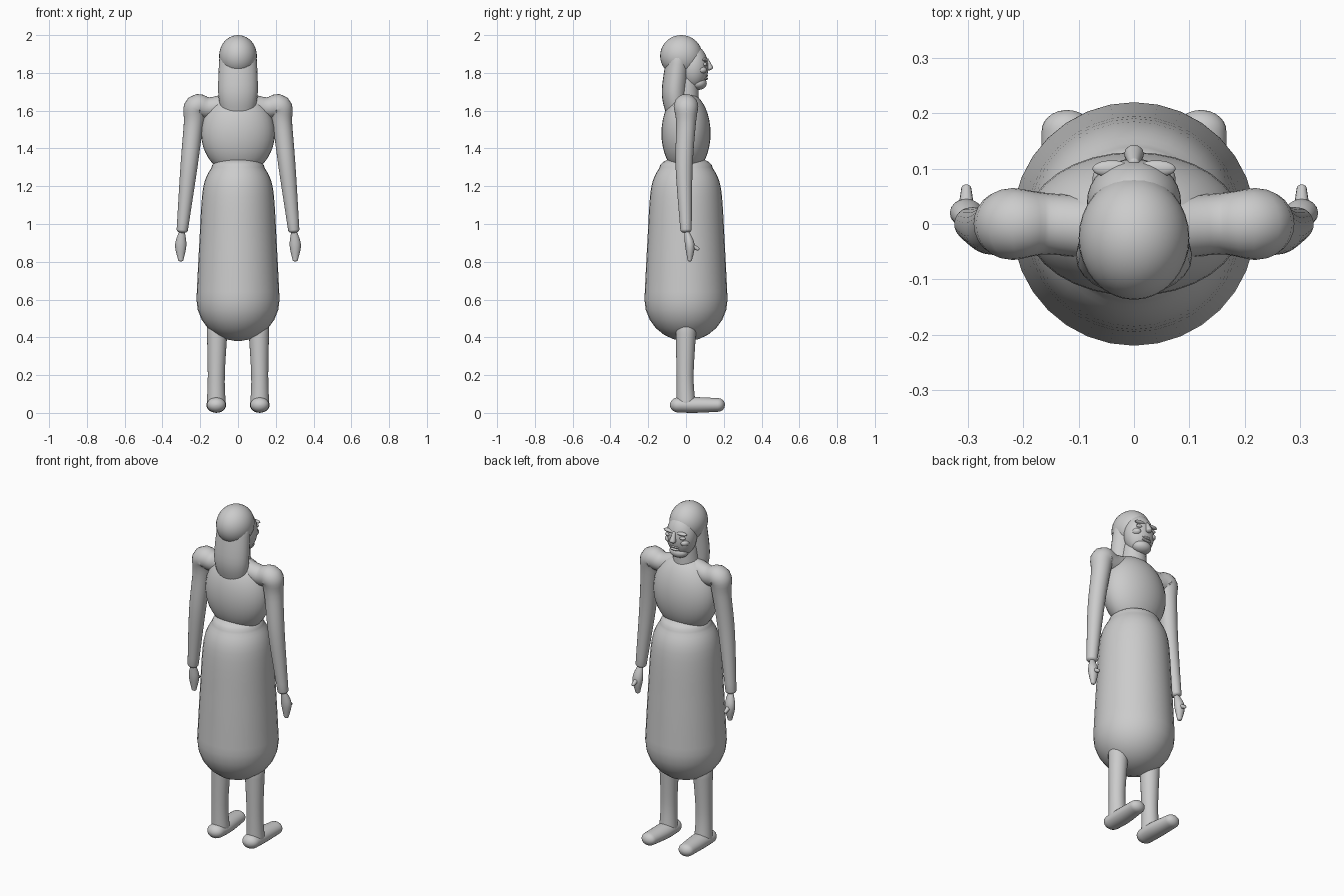
import bpy, bmesh, math
from mathutils import Vector

cube = bpy.data.objects.get("Cube")
if cube:
    bpy.data.objects.remove(cube)

GREY = (.6, .6, .6, 1)
grey = bpy.data.materials.new("plain grey")
grey.use_nodes = True
grey.diffuse_color = GREY
grey.node_tree.nodes["Principled BSDF"].inputs["Base Color"].default_value = GREY


def finish(name, bm, mirror):
    """Turn a bmesh into a smooth grey object, optionally mirrored in x."""
    bmesh.ops.recalc_face_normals(bm, faces=bm.faces)
    mesh = bpy.data.meshes.new(name)
    bm.to_mesh(mesh)
    bm.free()
    mesh.materials.append(grey)
    mesh.shade_smooth()
    obj = bpy.data.objects.new(name, mesh)
    bpy.context.collection.objects.link(obj)
    if mirror:
        obj.modifiers.new("Mirror", 'MIRROR').use_mirror_merge = False


def smooth_path(joints, steps=5):
    """Catmull-Rom curve through joints, carrying the radius as a fourth number."""
    rows = [Vector((*point, radius)) for point, radius in joints]
    rows = [rows[0], *rows, rows[-1]]
    path = []
    for before, start, end, after in zip(rows, rows[1:], rows[2:], rows[3:]):
        leave, arrive = (end - before) / 2, (after - start) / 2
        for step in range(steps):
            t = step / steps
            ease = t * t * (3 - 2 * t)
            path.append(start.lerp(end, ease) + leave * t * (1 - t) ** 2 - arrive * t * t * (1 - t))
    return path + [rows[-1]]


def dome(tip, inner, height, steps=6):
    """Rings that round off the end of a path, from the outermost inwards."""
    outward = (tip.xyz - inner.xyz).normalized()
    rings = []
    for step in range(steps, 0, -1):
        angle = math.pi / 2 * step / (steps + .2)
        centre = tip.xyz + outward * tip.w * height * math.sin(angle)
        rings.append(Vector((*centre, tip.w * math.cos(angle))))
    return rings


def limb(name, joints, depth=1, caps=(.6, .6), mirror=False, sides=24):
    """Round-ended body that follows joints; depth flattens its cross-section."""
    path = smooth_path(joints)
    path = dome(path[0], path[1], caps[0]) + path + dome(path[-1], path[-2], caps[1])[::-1]
    bm = bmesh.new()
    loops = []
    for i, ring in enumerate(path):
        along = (path[min(i + 1, len(path) - 1)] - path[max(i - 1, 0)]).xyz.normalized()
        guide = Vector((0, 0, 1)) if abs(along.y) > .8 else Vector((0, 1, 0))
        wide = guide.cross(along).normalized()
        deep = along.cross(wide) * depth
        angles = [math.tau * k / sides for k in range(sides)]
        loops.append([bm.verts.new(ring.xyz + ring.w * (wide * math.cos(a) + deep * math.sin(a)))
                      for a in angles])
    for lower, upper in zip(loops, loops[1:]):
        for k in range(sides):
            bm.faces.new((lower[k], lower[k - 1], upper[k - 1], upper[k]))
    bm.faces.new(loops[0])
    bm.faces.new(loops[-1])
    finish(name, bm, mirror)


def blob(name, centre, size, mirror=False):
    """Ellipsoid with the given half sizes."""
    bm = bmesh.new()
    bmesh.ops.create_uvsphere(bm, u_segments=32, v_segments=20, radius=1)
    bmesh.ops.scale(bm, vec=size, verts=bm.verts)
    bmesh.ops.translate(bm, vec=centre, verts=bm.verts)
    finish(name, bm, mirror)


# Long skirt with a round hem, and the bodice above the waist
hem, thigh, hip, waist = (Vector((0, 0, height)) for height in (.6, .9, 1.19, 1.3))
limb("skirt", [(hem, .22), (thigh, .205), (hip, .185), (waist, .14)], caps=(1, .4), sides=32)
blob("bodice", centre=(0, 0, 1.48), size=(.195, .13, .22))

# Neck and head
throat, jaw = Vector((0, -.01, 1.6)), Vector((0, 0, 1.76))
limb("neck", [(throat, .08), (jaw, .065)])
blob("face", centre=(0, .04, 1.83), size=(.085, .078, .115))
blob("chin", centre=(0, .065, 1.745), size=(.055, .045, .035))

# Smooth hair over the crown, falling to the shoulders
crown, nape, hair_end = Vector((0, -.04, 1.87)), Vector((0, -.06, 1.7)), Vector((0, -.05, 1.6))
blob("hair_crown", centre=(0, -.025, 1.89), size=(.1, .112, .11))
limb("hair_fall", [(crown, .1), (nape, .105), (hair_end, .09)], depth=.65)

# Facial features
bridge, nose_tip = Vector((0, .11, 1.87)), Vector((0, .126, 1.825))
limb("nose", [(bridge, .01), (nose_tip, .018)], sides=12)
blob("brow", centre=(.04, .1, 1.87), size=(.035, .015, .01), mirror=True)
blob("eye", centre=(.045, .1, 1.845), size=(.02, .012, .01), mirror=True)
blob("cheek", centre=(.05, .08, 1.815), size=(.025, .03, .02), mirror=True)
for name, height in (("upper_lip", 1.785), ("lower_lip", 1.77)):
    blob(name, centre=(0, .105, height), size=(.03, .012, .007))

# Arms, running out of the neck through square shoulders
collar, yoke, shoulder = Vector((.04, -.01, 1.635)), Vector((.15, 0, 1.615)), Vector((.22, 0, 1.62))
upper_arm, elbow, wrist = Vector((.235, 0, 1.53)), Vector((.26, -.01, 1.3)), Vector((.295, 0, .97))
limb("arm", [(collar, .06), (yoke, .055), (shoulder, .065),
             (upper_arm, .052), (elbow, .045), (wrist, .03)], mirror=True)

# Hands with a thumb held forward
palm, fingers, thumb = Vector((.303, .02, .89)), Vector((.303, .02, .81)), Vector((.303, .065, .867))
limb("hand", [(wrist, .012), (palm, .03), (fingers, .014)], depth=.85, mirror=True, sides=16)
limb("thumb", [(palm, .016), (thumb, .009)], mirror=True, sides=12)

# Legs and long shoes
ankle, calf, knee = Vector((.115, 0, .05)), Vector((.115, -.005, .2)), Vector((.11, 0, .45))
limb("leg", [(ankle, .05), (calf, .045), (knee, .055)], mirror=True)
heel, instep, toe = Vector((.115, -.04, .042)), Vector((.115, .05, .042)), Vector((.122, .17, .042))
limb("shoe", [(heel, .05), (instep, .052), (toe, .045)], depth=.8, caps=(.9, .8), mirror=True)
